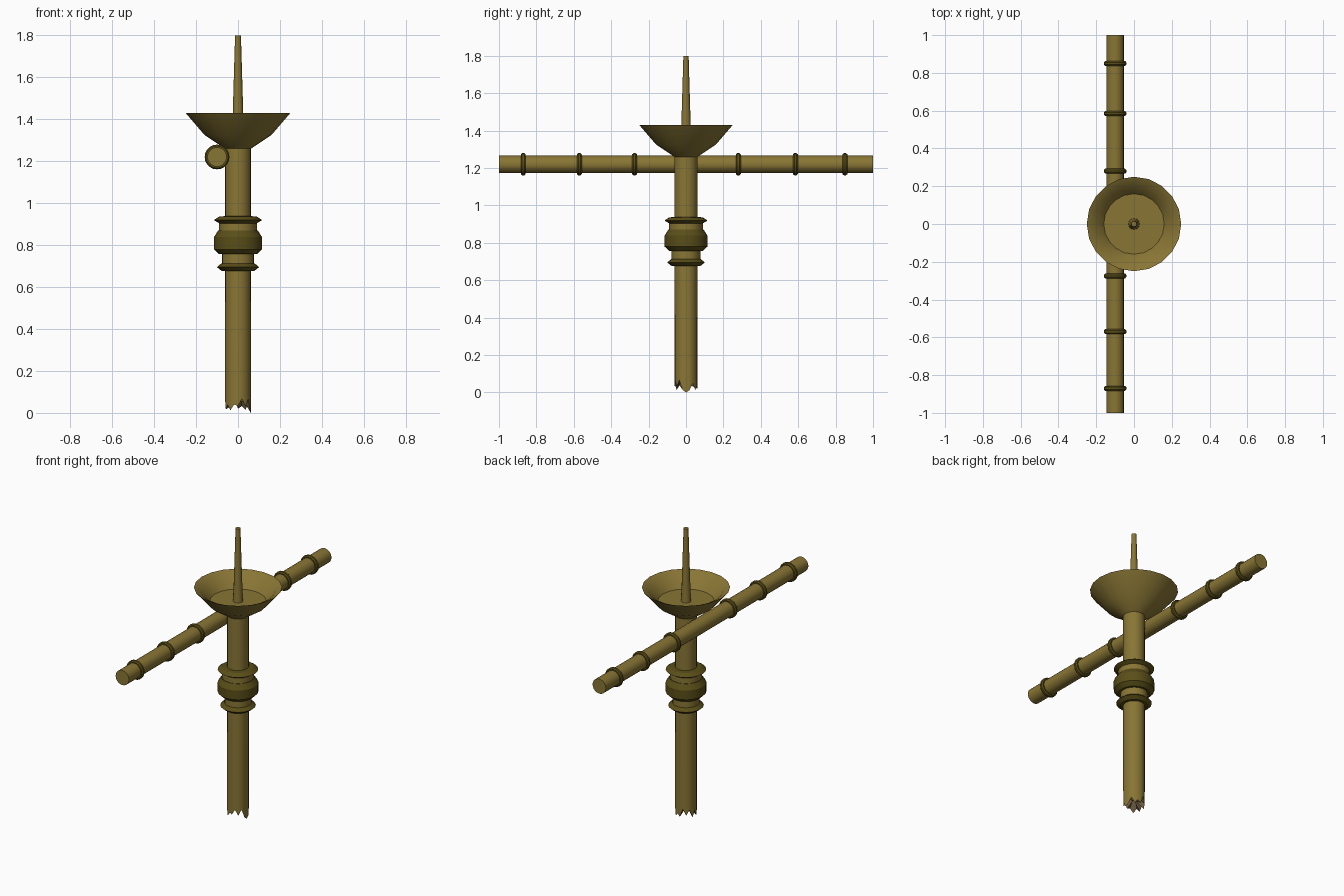
import bpy, bmesh, math, random
from mathutils import Matrix

if "Cube" in bpy.data.objects:
    bpy.data.objects.remove(bpy.data.objects["Cube"])

random.seed(4)
SIDES = 20
BAR_X, BAR_Z = -0.1, 1.22


def material(name, colour):
    m = bpy.data.materials.new(name)
    m.diffuse_color = (*colour, 1)
    m.use_nodes = True
    m.node_tree.nodes["Principled BSDF"].inputs["Base Color"].default_value = m.diffuse_color
    return m


brass = material("aged_brass", (0.25, 0.18, 0.035))
dark = material("dark_brass", (0.10, 0.075, 0.009))
wood = material("broken_core", (0.16, 0.11, 0.055))


def finish(name, bm, mats):
    bmesh.ops.recalc_face_normals(bm, faces=bm.faces)
    me = bpy.data.meshes.new(name)
    bm.to_mesh(me)
    bm.free()
    ob = bpy.data.objects.new(name, me)
    bpy.context.collection.objects.link(ob)
    for m in mats:
        me.materials.append(m)
    bpy.ops.object.select_all(action='DESELECT')
    ob.select_set(True)
    bpy.context.view_layer.objects.active = ob
    bpy.ops.object.shade_smooth_by_angle(angle=math.radians(30))
    return ob


def ring(bm, r, z, n=SIDES):
    return [bm.verts.new((r * math.cos(math.tau * i / n), r * math.sin(math.tau * i / n), z))
            for i in range(n)]


def bridge(bm, a, b, mat=0):
    n = len(a)
    for i in range(n):
        f = bm.faces.new((a[i], a[(i + 1) % n], b[(i + 1) % n], b[i]))
        f.material_index = mat


def lathe(name, profile, mat, matrix=None, n=SIDES, closed=False):
    """Revolve (radius, height) pairs; cap the ends, or join last to first."""
    bm = bmesh.new()
    rings = [ring(bm, r, z, n) for r, z in profile]
    for a, b in zip(rings, rings[1:]):
        bridge(bm, a, b)
    if closed:
        bridge(bm, rings[-1], rings[0])
    else:
        bm.faces.new(rings[0])
        bm.faces.new(rings[-1])
    if matrix:
        bm.transform(matrix)
    return finish(name, bm, [mat])


# Post with a splintered lower end
bm = bmesh.new()
top = ring(bm, 0.062, 1.28)
edge = ring(bm, 0.061, 0)
for i, v in enumerate(edge):
    v.co.z = random.uniform(0.01, 0.035) if i % 2 else random.uniform(0.03, 0.075)
edge[0].co.z = 0.0
core = ring(bm, 0.03, 0.06)
for v in core:
    v.co.z = random.uniform(0.03, 0.10)
bridge(bm, top, edge)
bridge(bm, edge, core, 1)
bm.faces.new(top)
tip = bm.verts.new((0, 0, 0.06))
for i in range(SIDES):
    bm.faces.new((core[i], core[(i + 1) % SIDES], tip)).material_index = 1
finish("post", bm, [brass, wood])

# Drip cup and candle spike
lathe("drip_cup", [(0.062, 1.26), (0.16, 1.325), (0.25, 1.43), (0.21, 1.41), (0.16, 1.345)], brass)
lathe("spike", [(0.03, 1.335), (0.025, 1.43), (0.014, 1.80)], brass, n=12)

# Collar: two flared rings, two necks and a central knob
lathe("upper_ring", [(0.06, 0.938), (0.09, 0.936), (0.115, 0.919), (0.09, 0.904), (0.06, 0.904)], dark)
lathe("upper_neck", [(0.09, 0.91), (0.09, 0.86)], brass)
lathe("knob", [(0.06, 0.87), (0.094, 0.87), (0.115, 0.838),
               (0.115, 0.78), (0.09, 0.757), (0.06, 0.757)], dark)
lathe("lower_neck", [(0.077, 0.765), (0.077, 0.705)], brass)
lathe("lower_ring", [(0.06, 0.714), (0.08, 0.712), (0.101, 0.695), (0.078, 0.677), (0.06, 0.677)], dark)

# Cross bar along y with its bands
to_y = Matrix.Translation((BAR_X, 0, BAR_Z)) @ Matrix.Rotation(-math.pi / 2, 4, 'X')
lathe("cross_bar", [(0.046, -1), (0.046, 1)], brass, to_y)
for k, y in enumerate((-0.87, -0.57, -0.275, 0.28, 0.585, 0.85)):
    band = [(0.042, y - 0.013), (0.053, y - 0.013), (0.059, y - 0.006),
            (0.059, y + 0.006), (0.053, y + 0.013), (0.042, y + 0.013)]
    lathe(f"bar_band_{k + 1}", band, dark, to_y, closed=True)
